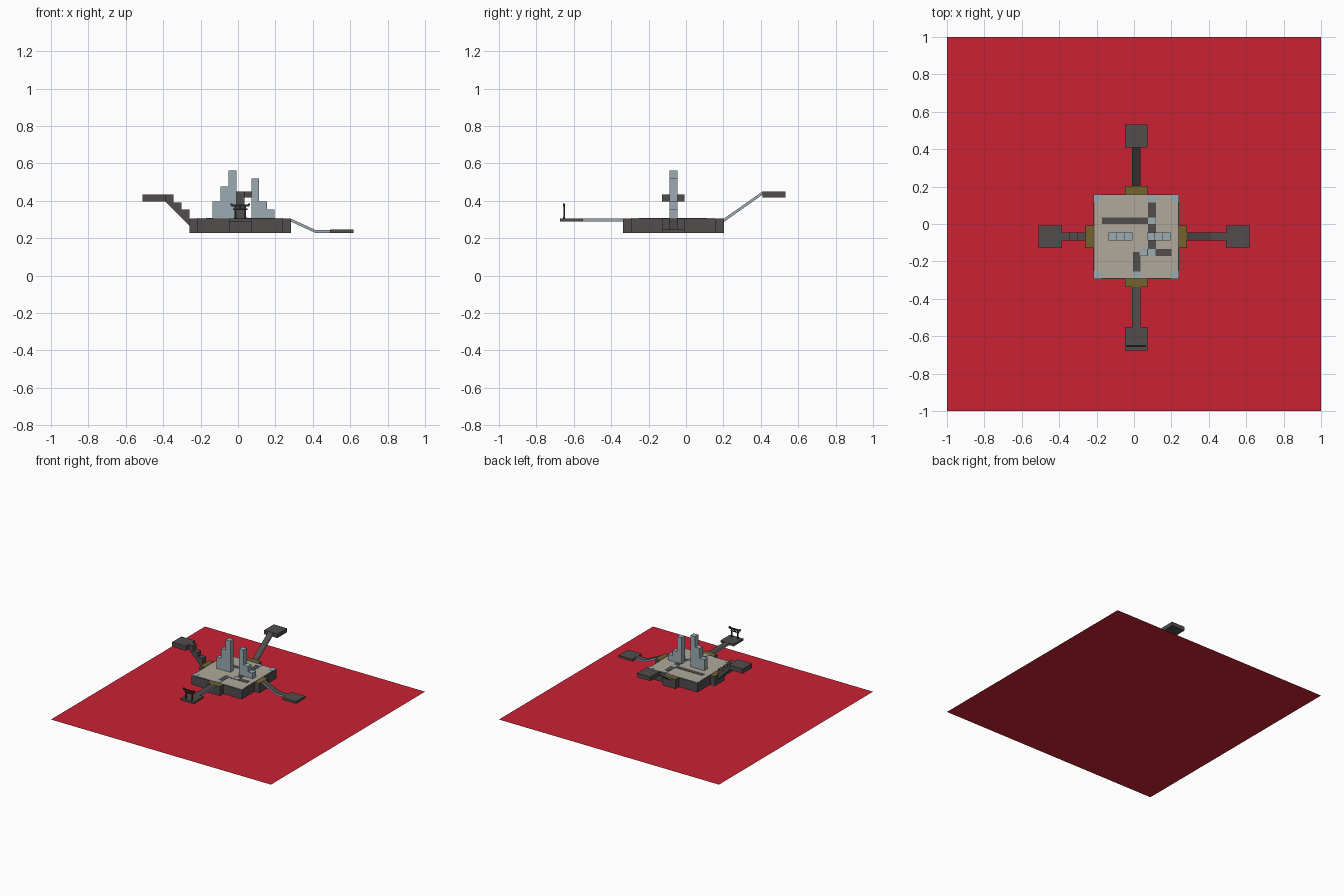
import bpy, bmesh, math
from mathutils import Matrix, Vector

if "Cube" in bpy.data.objects:
    bpy.data.objects.remove(bpy.data.objects["Cube"])

def mat(name, r, g, b):
    m = bpy.data.materials.new(name)
    m.diffuse_color = (r, g, b, 1)
    m.use_nodes = True
    m.node_tree.nodes["Principled BSDF"].inputs["Base Color"].default_value = m.diffuse_color
    return m

RED = mat("red", 0.59, 0.016, 0.034)
DARK = mat("dark_stone", 0.082, 0.075, 0.073)
SAND = mat("sand_stone", 0.44, 0.40, 0.33)
LIGHT = mat("blue_grey_stone", 0.33, 0.41, 0.45)
GOLD = mat("olive_gold", 0.18, 0.125, 0.025)
BLACK = mat("black_wood", 0.025, 0.022, 0.022)

CX, CY, TOP, BOT = 0.012, -0.067, 0.305, 0.227   # hub centre and deck heights

def finish(name, bm, *mats):
    bmesh.ops.recalc_face_normals(bm, faces=bm.faces[:])
    me = bpy.data.meshes.new(name)
    bm.to_mesh(me)
    bm.free()
    for m in mats:
        me.materials.append(m)
    ob = bpy.data.objects.new(name, me)
    bpy.context.collection.objects.link(ob)
    return ob

def box(name, x0, x1, y0, y1, z0, z1, m):
    bm = bmesh.new()
    bmesh.ops.create_cube(bm, size=1)
    for v in bm.verts:
        v.co = Vector(((x0 + x1) / 2 + v.co.x * (x1 - x0),
                       (y0 + y1) / 2 + v.co.y * (y1 - y0),
                       (z0 + z1) / 2 + v.co.z * (z1 - z0)))
    return finish(name, bm, m)

def around(ob, angle):
    # parts built along +x from the origin are turned about the hub
    ob.data.transform(Matrix.Translation((CX, CY, 0)) @ Matrix.Rotation(angle, 4, 'Z'))
    return ob

def bridge(name, profile, angle, side_mat):
    # side profile (distance, height) extruded to the walkway width; cheeks get their own colour
    bm = bmesh.new()
    f = bm.faces.new([bm.verts.new((s, -0.0225, z)) for s, z in profile])
    r = bmesh.ops.extrude_face_region(bm, geom=[f])
    bmesh.ops.translate(bm, vec=(0, 0.045, 0),
                        verts=[g for g in r['geom'] if isinstance(g, bmesh.types.BMVert)])
    bm.normal_update()
    for f in bm.faces:
        f.material_index = 1 if abs(f.normal.y) > 0.9 else 0
    around(finish(name, bm, DARK, side_mat), angle)

# red base sheet
bm = bmesh.new()
bmesh.ops.create_grid(bm, x_segments=1, y_segments=1, size=1)
finish("red_base_sheet", bm, RED)

# main deck with paved top
box("deck_block", CX - 0.228, CX + 0.228, CY - 0.226, CY + 0.226, BOT, TOP - 0.003, DARK)
box("deck_paving", CX - 0.223, CX + 0.223, CY - 0.221, CY + 0.221, TOP - 0.004, TOP, SAND)
for sx in (-1, 1):
    for sy in (-1, 1):
        x, y = CX + sx * 0.207, CY + sy * 0.205
        box("corner_slab", x - 0.021, x + 0.021, y - 0.021, y + 0.021, TOP - 0.002, TOP + 0.002, LIGHT)

# path plates and light stepping slabs
for x0, x1, y0, y1 in ((-0.17, 0.075, 0.0, 0.034), (0.075, 0.117, -0.135, 0.115),
                       (0.03, 0.2, -0.17, -0.133), (-0.006, 0.034, -0.255, -0.15)):
    box("path", x0, x1, y0, y1, TOP - 0.001, TOP + 0.002, DARK)
for x, y in ((0.096, 0.137), (0.096, 0.017), (0.096, -0.152), (0.014, -0.272), (0.05, -0.15)):
    box("path_slab", x - 0.02, x + 0.02, y - 0.018, y + 0.018, TOP - 0.001, TOP + 0.003, LIGHT)

# stepped towers
for i, h in enumerate((0.396, 0.477, 0.562)):
    x = -0.135 + i * 0.0425
    box("left_tower_step", x, x + 0.0425, CY - 0.0215, CY + 0.0215, TOP - 0.002, h, LIGHT)
for i, h in enumerate((0.52, 0.396, 0.353)):
    x = 0.072 + i * 0.041
    box("right_tower_step", x, x + 0.041, CY - 0.0215, CY + 0.0215, TOP - 0.002, h, LIGHT)

# four gateways with bridges and outer landings
right, back, left, front = 0, math.pi / 2, math.pi, -math.pi / 2
for a in (right, back, left, front):
    around(box("gateway", 0.22, 0.271, -0.06, 0.06, BOT, TOP - 0.002, DARK), a)
    around(box("gateway_threshold", 0.228, 0.269, -0.059, 0.059, TOP - 0.003, TOP, GOLD), a)

bridge("back_ramp", [(0.27, 0.305), (0.476, 0.45), (0.476, 0.433), (0.27, 0.287)], back, LIGHT)
bridge("front_bridge", [(0.27, 0.305), (0.484, 0.305), (0.484, 0.29), (0.27, 0.29)], front, LIGHT)
bridge("right_ramp", [(0.27, 0.305), (0.4, 0.245), (0.481, 0.245), (0.481, 0.229),
                      (0.4, 0.229), (0.27, 0.289)], right, LIGHT)
bridge("left_stairs", [(0.27, 0.353), (0.315, 0.353), (0.315, 0.39), (0.357, 0.39),
                       (0.357, 0.434), (0.4, 0.434), (0.4, 0.396), (0.27, 0.266)], left, DARK)
for name, a, s, z0, z1 in (("back_landing", back, 0.475, 0.418, 0.451),
                           ("front_landing", front, 0.483, 0.289, 0.306),
                           ("right_landing", right, 0.48, 0.228, 0.246),
                           ("left_landing", left, 0.397, 0.396, 0.434)):
    around(box(name, s, s + 0.125, -0.06, 0.06, z0, z1, DARK), a)

# wooden gate on the front landing
GY = -0.652
for s in (-1, 1):
    x = CX + s * 0.027
    box("gate_post", x - 0.004, x + 0.004, GY - 0.004, GY + 0.004, 0.305, 0.372, BLACK)
    box("gate_foot", x - 0.006, x + 0.006, GY - 0.006, GY + 0.006, 0.305, 0.313, BLACK)
    x = CX + s * 0.047
    box("gate_beam_tip", x - 0.006, x + 0.006, GY - 0.005, GY + 0.005, 0.374, 0.386, BLACK)
box("gate_top_beam", CX - 0.048, CX + 0.048, GY - 0.005, GY + 0.005, 0.369, 0.38, BLACK)
box("gate_lower_beam", CX - 0.038, CX + 0.038, GY - 0.003, GY + 0.003, 0.352, 0.359, BLACK)
box("gate_centre_strut", CX - 0.004, CX + 0.004, GY - 0.003, GY + 0.003, 0.358, 0.37, BLACK)
